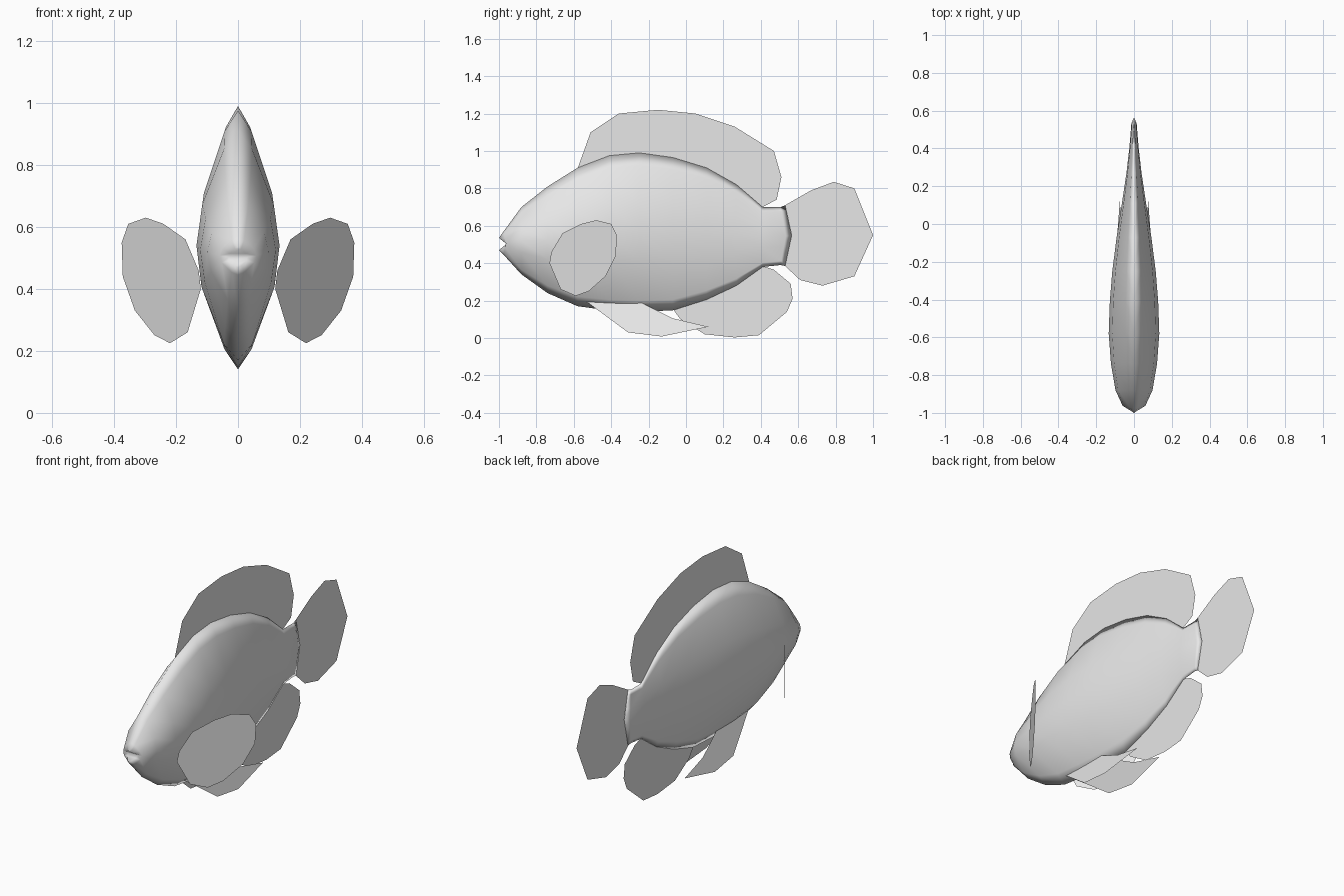
import bpy, bmesh

if "Cube" in bpy.data.objects:
    bpy.data.objects.remove(bpy.data.objects["Cube"])

grey = bpy.data.materials.new("plain grey")
grey.diffuse_color = (0.8, 0.8, 0.8, 1)
grey.use_nodes = True
grey.node_tree.nodes["Principled BSDF"].inputs["Base Color"].default_value = grey.diffuse_color


def add_object(name, bm, smooth=False):
    bmesh.ops.recalc_face_normals(bm, faces=bm.faces)
    for f in bm.faces:
        f.smooth = smooth
    mesh = bpy.data.meshes.new(name)
    bm.to_mesh(mesh)
    bm.free()
    mesh.materials.append(grey)
    obj = bpy.data.objects.new(name, mesh)
    bpy.context.collection.objects.link(obj)
    return obj


def fin(name, outline, x_of=lambda y, z: 0.0):
    """Flat sheet from a (y, z) outline; x_of places it on its plane."""
    bm = bmesh.new()
    bm.faces.new([bm.verts.new((x_of(y, z), y, z)) for y, z in outline])
    return add_object(name, bm)


# Body: lens-shaped rings lofted from nose to tail
# station: y, top z, bottom z, half width, push of the middle along y
stations = [
    (-1.00, .535, .47, .03, .04), (-.975, .57, .445, .06, .012),
    (-.88, .70, .34, .098, 0), (-.74, .81, .24, .122, 0),
    (-.58, .91, .17, .134, 0), (-.41, .975, .147, .128, 0),
    (-.25, .99, .14, .115, 0), (-.07, .965, .148, .092, 0),
    (.11, .91, .205, .064, 0), (.27, .82, .28, .04, 0),
    (.41, .70, .38, .024, 0), (.505, .70, .39, .014, .028),
    (.53, .71, .385, 0, .035)]
# half cross-section from ridge to keel: height factor, width factor
section = [(1, 0), (.84, .34), (.36, .86), (0, 1),
           (-.36, .88), (-.86, .34), (-1, 0)]

bm = bmesh.new()
rings = []
for y, top, bottom, width, push in stations:
    mid, half = (top + bottom) / 2, (top - bottom) / 2
    sides = [[bm.verts.new((s * w * width, y + push * (1 - abs(t)), mid + t * half))
              for t, w in section] for s in (1, -1)]
    rings.append(sides)
for a, b in zip(rings, rings[1:]):
    for s in (0, 1):
        for i in range(len(section) - 1):
            bm.faces.new((a[s][i], a[s][i + 1], b[s][i + 1], b[s][i]))
# Notched mouth closes the nose
right, left = rings[0]
for i in range(len(section) - 1):
    bm.faces.new((right[i], left[i], left[i + 1], right[i + 1]))
bmesh.ops.remove_doubles(bm, verts=bm.verts, dist=0.0005)
add_object("body", bm, smooth=True)

# Fins on the centre plane
fin("dorsal_fin", [
    (-.58, .905), (-.51, 1.10), (-.36, 1.20), (-.15, 1.22), (.05, 1.20),
    (.26, 1.13), (.47, 1.0), (.51, .86), (.485, .74), (.41, .70),
    (.27, .81), (.11, .90), (-.07, .955), (-.25, .98), (-.41, .965)])
fin("tail_fin", [
    (.53, .71), (.67, .79), (.79, .835), (.90, .80), (1.0, .55),
    (.90, .33), (.73, .28), (.61, .31), (.53, .385), (.565, .55)])
fin("anal_fin", [
    (-.07, .155), (-.03, .10), (.10, .02), (.26, .003), (.39, .015),
    (.54, .14), (.57, .21), (.56, .29), (.47, .365), (.41, .385),
    (.27, .29), (.11, .215)])

# Paired fins, mirrored left and right
pectoral = [
    (-.73, .40), (-.72, .46), (-.66, .56), (-.56, .61), (-.48, .63),
    (-.40, .61), (-.37, .55), (-.375, .44), (-.43, .33), (-.52, .25),
    (-.59, .225), (-.67, .26)]
pelvic = [(-.54, .20), (-.31, .03), (-.13, .008), (.12, .06),
          (-.07, .105), (-.24, .19)]
for side, s in (("right", 1), ("left", -1)):
    fin(side + "_pectoral_fin", pectoral,
        lambda y, z: s * (.12 + (y + .73) / 1.41))
    fin(side + "_pelvic_fin", pelvic, lambda y, z: s * (.097 - .36 * z))
